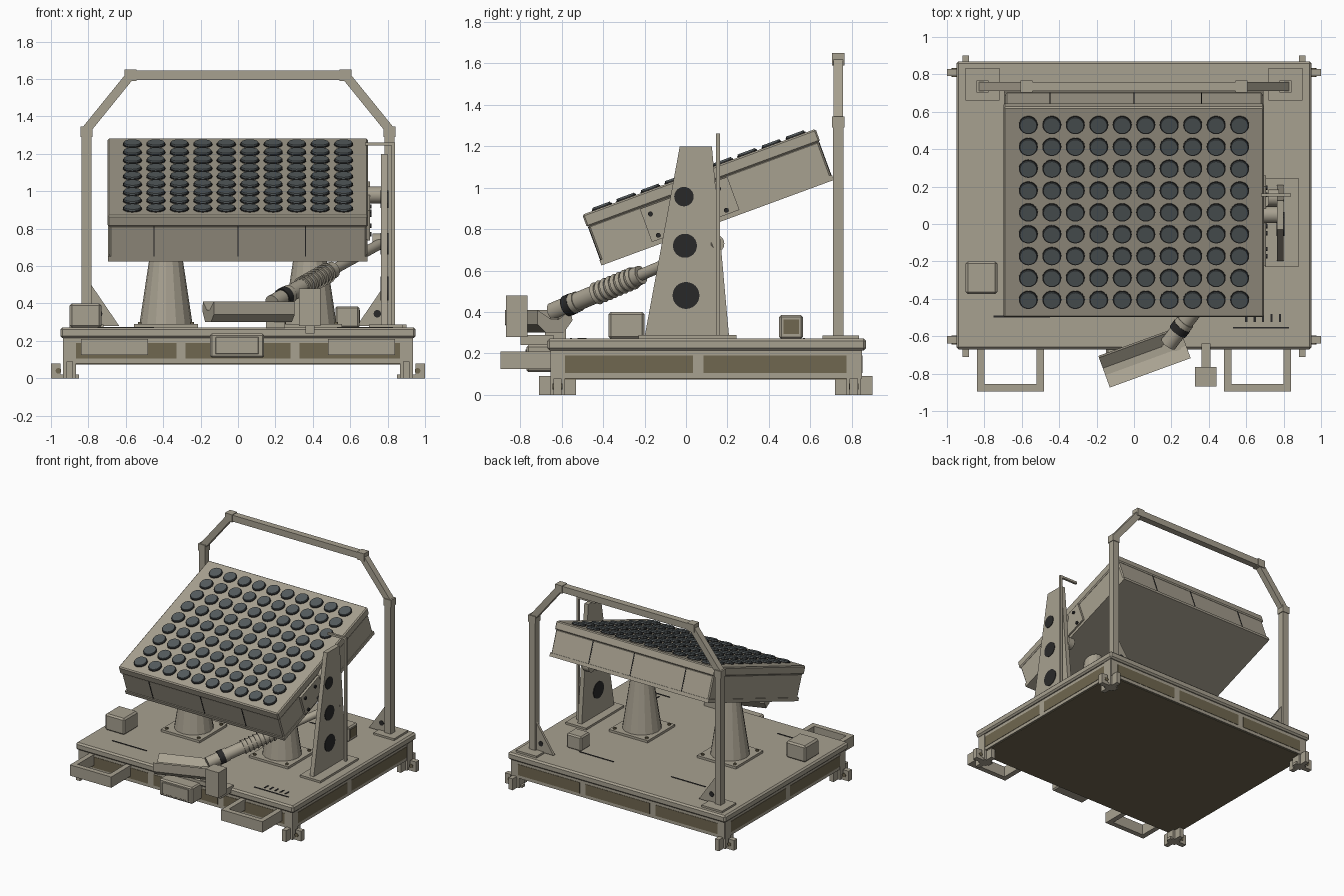
import bpy, bmesh, math
from mathutils import Matrix, Vector

cube = bpy.data.objects.get("Cube")
if cube:
    bpy.data.objects.remove(cube, do_unlink=True)


def material(name, rgb):
    m = bpy.data.materials.new(name)
    m.use_nodes = True
    m.diffuse_color = (*rgb, 1)
    m.node_tree.nodes["Principled BSDF"].inputs["Base Color"].default_value = (*rgb, 1)
    return m


BEIGE = material("sand paint", (0.39, 0.355, 0.28))
OLIVE = material("olive panel", (0.16, 0.135, 0.08))
LENS = material("slate lens", (0.09, 0.105, 0.11))
BLACK = material("black opening", (0.022, 0.022, 0.022))


def finish(name, bm, mat, matrix=None):
    bmesh.ops.recalc_face_normals(bm, faces=bm.faces[:])
    mesh = bpy.data.meshes.new(name)
    bm.to_mesh(mesh)
    bm.free()
    mesh.materials.append(mat)
    ob = bpy.data.objects.new(name, mesh)
    bpy.context.collection.objects.link(ob)
    if matrix:
        ob.matrix_world = matrix
    return ob


def box(name, x, y, z, mat=BEIGE, bevel=0, matrix=None):
    """Box from (min, max) pairs."""
    bm = bmesh.new()
    lo, hi = Vector((x[0], y[0], z[0])), Vector((x[1], y[1], z[1]))
    size = Matrix.Diagonal((*(hi - lo), 1))
    bmesh.ops.create_cube(bm, size=1, matrix=Matrix.Translation((lo + hi) / 2) @ size)
    ob = finish(name, bm, mat, matrix)
    if bevel:
        mod = ob.modifiers.new("bevel", 'BEVEL')
        mod.width, mod.segments = bevel, 1
    return ob


def rod(name, a, b, r1, r2=None, mat=BEIGE, sides=20, smooth=True, matrix=None):
    """Cylinder or cone between two points."""
    a, b = Vector(a), Vector(b)
    d = b - a
    place = Matrix.Translation((a + b) / 2) @ d.to_track_quat('Z', 'Y').to_matrix().to_4x4()
    bm = bmesh.new()
    bmesh.ops.create_cone(bm, cap_ends=True, segments=sides, radius1=r1,
                          radius2=r1 if r2 is None else r2, depth=d.length, matrix=place)
    for f in bm.faces:
        f.smooth = smooth and len(f.verts) == 4
    for e in bm.edges:
        e.smooth = all(f.smooth for f in e.link_faces)
    return finish(name, bm, mat, matrix)


def prism(name, points, depth, mat=BEIGE):
    """Extrude a closed outline along an offset vector."""
    bm = bmesh.new()
    face = bm.faces.new([bm.verts.new(p) for p in points])
    new = bmesh.ops.extrude_face_region(bm, geom=[face])["geom"]
    bmesh.ops.translate(bm, vec=depth, verts=[v for v in new if isinstance(v, bmesh.types.BMVert)])
    if face.is_valid is False or len(bm.faces) < len(points) + 2:
        bm.faces.new([bm.verts[i] for i in range(len(points))])
    return finish(name, bm, mat)


def beam(name, a, b, w):
    """Square bar between two points in the plane of the arch."""
    a, b = Vector(a), Vector(b)
    d = b - a
    place = Matrix.Translation(a) @ Matrix.Rotation(math.atan2(d.x, d.z), 4, 'Y')
    return box(name, (-w, w), (-w, w), (0, d.length), matrix=place)


# Base frame, deck and recessed side panels
box("base_frame", (-.93, .93), (-.65, .85), (.08, .22))
box("deck", (-.95, .95), (-.67, .87), (.215, .272), bevel=.012)
box("base_underside", (-.92, .92), (-.64, .84), (.075, .081), OLIVE)
for x in [(-.87, -.33), (-.28, .28), (.33, .87)]:
    for y in (-.65, .85):
        box("end_panel", x, (y - .003, y + .003), (.105, .19), OLIVE)
for y in [(-.6, .035), (.085, .8)]:
    for x in (-.93, .93):
        box("side_panel", (x - .003, x + .003), y, (.105, .19), OLIVE)

# Corner feet
for s in (-1, 1):
    for y in (-.62, .81):
        out = 1 if y > 0 else -1
        box("foot_post", (s * .9 - .035, s * .9 + .035), (y - .035, y + .035), (0, .22))
        box("foot_plate", sorted((s * .85, s)), (y - .02, y + .02), (0, .02))
        box("foot_side_lug", sorted((s * .95, s)), (y - .02, y + .02), (0, .08))
        box("foot_bar", (s * .9 - .018, s * .9 + .018), (y - .09, y + .09), (0, .09))
        rod("foot_pin", (s * .96, y - .024, .04), (s * .96, y + .024, .04), .015, mat=OLIVE)

# Front step loops and central front box
for s in (-1, 1):
    for x in (.48, .8):
        box("step_side", sorted((s * x, s * (x + .04))), (-.895, -.64), (.125, .21))
    box("step_front", sorted((s * .48, s * .84)), (-.895, -.855), (.125, .21))
box("front_box", (-.15, .14), (-.77, -.64), (.11, .24), bevel=.01)
box("front_box_cover", (-.12, .11), (-.775, -.768), (.13, .22), bevel=.002)

# Deck boxes
box("left_deck_box", (-.9, -.73), (-.375, -.2), (.27, .4), bevel=.012)
box("rear_deck_box", (.52, .65), (.45, .565), (.27, .385), bevel=.01)
box("rear_box_panel", (.648, .653), (.47, .545), (.295, .365), OLIVE)

# Deck slots
for x, y in [(.68, -.555), (-.6, -.495), (.38, .57), (-.4, .54)]:
    box("deck_slot", (x - .15, x + .15), (y - .005, y + .005), (.27, .275), BLACK)
for i in range(5):
    x = .6 + i * .045
    box("vent_slot", (x - .006, x + .006), (-.525, -.48), (.27, .275), BLACK)

# Two conical pedestals on bolted plates
for x in (-.385, .385):
    box("pedestal_plate", (x - .17, x + .17), (-.17, .17), (.27, .29))
    rod("pedestal", (x, 0, .29), (x, 0, .82), .142, .062, sides=16, smooth=False)
    for u in (-.14, .14):
        for v in (-.14, .14):
            rod("pedestal_bolt", (x + u, v, .29), (x + u, v, .3), .012, mat=OLIVE, sides=6)

# Tilted emitter box with lens grid
TILT = Matrix.Translation((0, .0625, 1.077)) @ Matrix.Rotation(math.radians(20.2), 4, 'X')
box("emitter_body", (-.688, .688), (-.592, .592), (-.258, -.06), bevel=.008, matrix=TILT)
box("emitter_lid", (-.697, .695), (-.6, .6), (-.065, 0), bevel=.008, matrix=TILT)
box("emitter_bottom_rim", (-.694, .692), (-.598, .598), (-.262, -.235), matrix=TILT)
for x in (-.45, 0, .36):
    for y in (-.592, .592):
        box("panel_seam", (x - .003, x + .003), (y - .003, y + .003), (-.235, -.066), BLACK, matrix=TILT)
for i in range(10):
    for j in range(9):
        x, y = (i - 4.5) * .1255, (j - 4) * .1245
        rod("lens_rim", (x, y, -.01), (x, y, .006), .051, mat=BLACK, matrix=TILT)
        rod("lens", (x, y, 0), (x, y, .014), .048, .045, mat=LENS, matrix=TILT)

# Hinge plate on the emitter side
box("hinge_plate", (.685, .705), (-.33, .12), (-.24, -.07), matrix=TILT)
for y, z in [(-.29, -.11), (-.16, -.11), (-.29, -.22), (-.16, -.22), (.06, -.11), (.06, -.22)]:
    rod("hinge_bolt", (.7, y, z), (.715, y, z), .012, mat=BLACK, sides=10, matrix=TILT)

# Tapered side support with round openings
box("support_base", (.7, .88), (-.23, .245), (.27, .288))
prism("side_support", [(.765, -.2, .28), (.765, .208, .28), (.765, .125, 1.2), (.765, -.03, 1.2)], (.035, 0, 0))
for y, z, r in [(-.01, .957, .047), (-.005, .72, .058), (0, .48, .065)]:
    rod("support_opening", (.761, y, z), (.804, y, z), r, mat=BLACK, sides=24)
rod("support_pivot", (.69, .05, .98), (.77, .05, .98), .045)

# Bent sensor rod beside the support
box("sensor_post", (.822, .84), (.146, .164), (.28, 1.262))
box("sensor_arm", (.68, .84), (.146, .164), (1.245, 1.262))

# Tilt actuator with ribbed sleeve
START, END = Vector((.2, -.62, .41)), Vector((.78, .14, .73))


def along(t):
    return START.lerp(END, t)


rod("actuator_rod", along(.4), along(1), .028)
rod("actuator_cylinder", along(-.03), along(.3), .045)
rod("actuator_ring", along(.06), along(.1), .052, mat=BLACK)
rod("actuator_collar", along(.1), along(.13), .05)
for i in range(8):
    t = .25 + i * .032
    rod("sleeve_rib", along(t), along(t + .018), .056, .05)
rod("sleeve_core", along(.24), along(.53), .046)
rod("actuator_mount", (.72, .14, .73), (.775, .14, .73), .045)

# Angled trough housing at the front
ANGLE = math.radians(20)
AXIS = Vector((math.cos(ANGLE), math.sin(ANGLE), 0))
SIDE = Vector((-AXIS.y, AXIS.x, 0))
corner = Vector((-.16, -.79, 0))
section = [(-.09, .41), (-.02, .365), (.02, .365), (.08, .41), (.09, .36), (.045, .3), (-.045, .3), (-.09, .34)]
prism("front_trough", [corner + SIDE * u + Vector((0, 0, z)) for u, z in section], AXIS * .46)
box("trough_stand", (.15, .25), (-.68, -.58), (.27, .37))
box("front_post", (.325, .44), (-.87, -.765), (.28, .48))
box("front_post_arm", (.36, .41), (-.8, -.64), (.24, .29))

# Rear arch with collars, gussets and base plates
Y = .735
for s in (-1, 1):
    low, bend, top = (s * .81, Y, .28), (s * .81, Y, 1.33), (s * .575, Y, 1.62)
    beam("arch_post", low, bend, .026)
    beam("arch_diagonal", bend, top, .024)
    box("arch_base", (s * .81 - .09, s * .81 + .09), (.66, .835), (.27, .287))
    box("arch_lower_collar", (s * .81 - .031, s * .81 + .031), (Y - .031, Y + .031), (1.29, 1.345))
    box("arch_upper_collar", (s * .575 - .031, s * .575 + .031), (Y - .031, Y + .031), (1.59, 1.65))
    prism("arch_gusset", [(s * .785, Y - .01, .28), (s * .635, Y - .01, .28), (s * .785, Y - .01, .5)], (0, .02, 0))
    rod("gusset_hole", (s * .745, Y - .013, .345), (s * .745, Y + .013, .345), .02, mat=BLACK)
beam("arch_top_bar", (-.575, Y, 1.62), (.575, Y, 1.62), .025)
